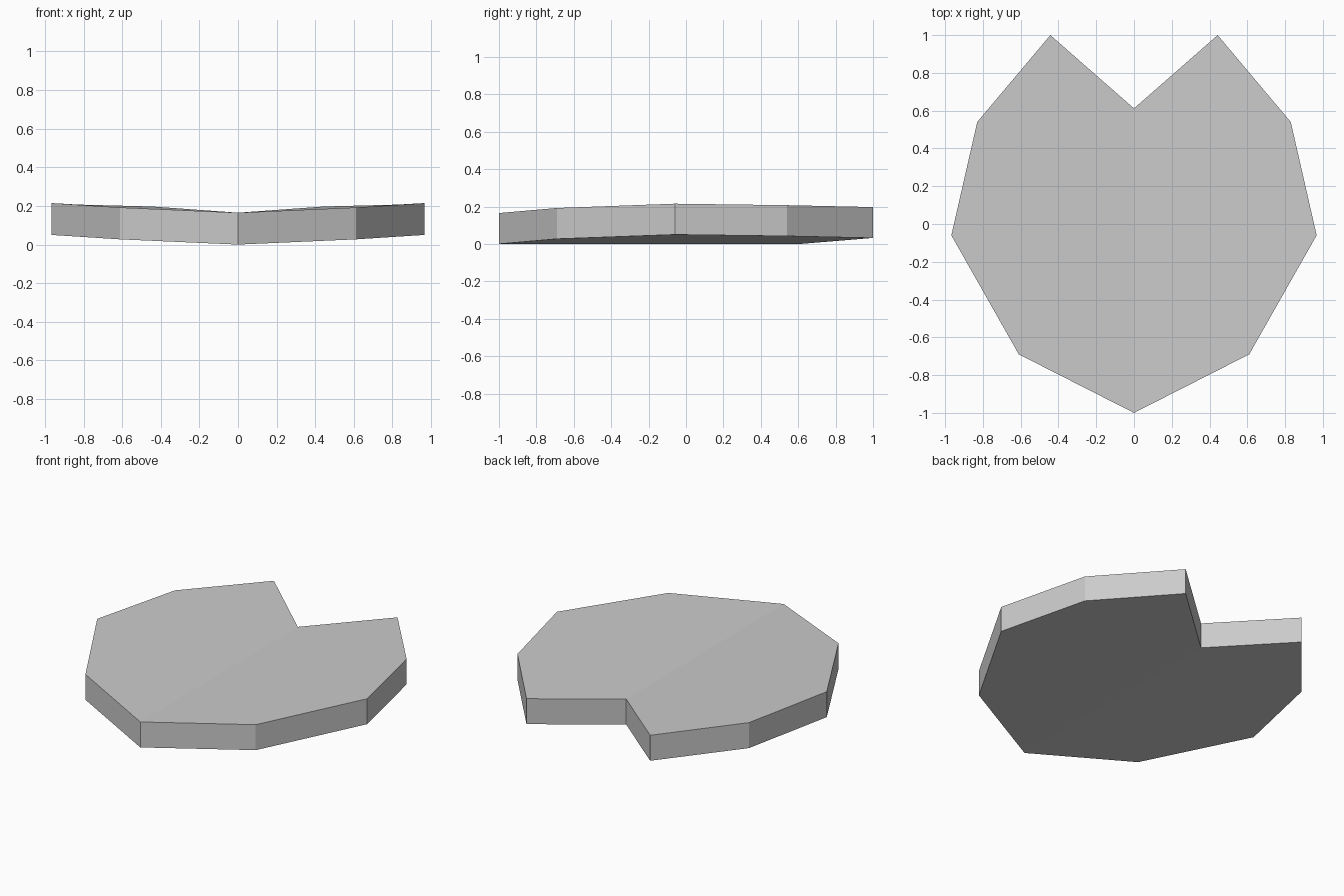
import bpy
import bmesh

cube = bpy.data.objects.get("Cube")
if cube:
    bpy.data.objects.remove(cube, do_unlink=True)

THICKNESS = 0.165

# Underside of the left half, from the front tip round to the back notch
half_outline = [
    (0, -1, 0),
    (0.61, -0.69, 0.027),
    (0.967, -0.06, 0.05),
    (0.83, 0.54, 0.042),
    (0.443, 1, 0.032),
    (0, 0.612, 0),
]

# Grey material
grey = bpy.data.materials.new("grey")
grey.use_nodes = True
colour = (0.6, 0.6, 0.6, 1)
grey.diffuse_color = colour
grey.node_tree.nodes["Principled BSDF"].inputs["Base Color"].default_value = colour

# Half slab: underside, top and outer walls, left open along the centre line
bm = bmesh.new()
lower = [bm.verts.new(p) for p in half_outline]
upper = [bm.verts.new((x, y, z + THICKNESS)) for x, y, z in half_outline]
bm.faces.new(upper)
bm.faces.new(lower[::-1])
for i in range(len(lower) - 1):
    bm.faces.new((lower[i], lower[i + 1], upper[i + 1], upper[i]))
mesh = bpy.data.meshes.new("notched_leaf")
bm.to_mesh(mesh)
bm.free()
mesh.materials.append(grey)

# Notched leaf, mirrored along its shallow centre fold
leaf = bpy.data.objects.new("notched_leaf", mesh)
bpy.context.collection.objects.link(leaf)
mirror = leaf.modifiers.new("mirror", "MIRROR")
mirror.use_axis = (True, False, False)
mirror.use_clip = True
